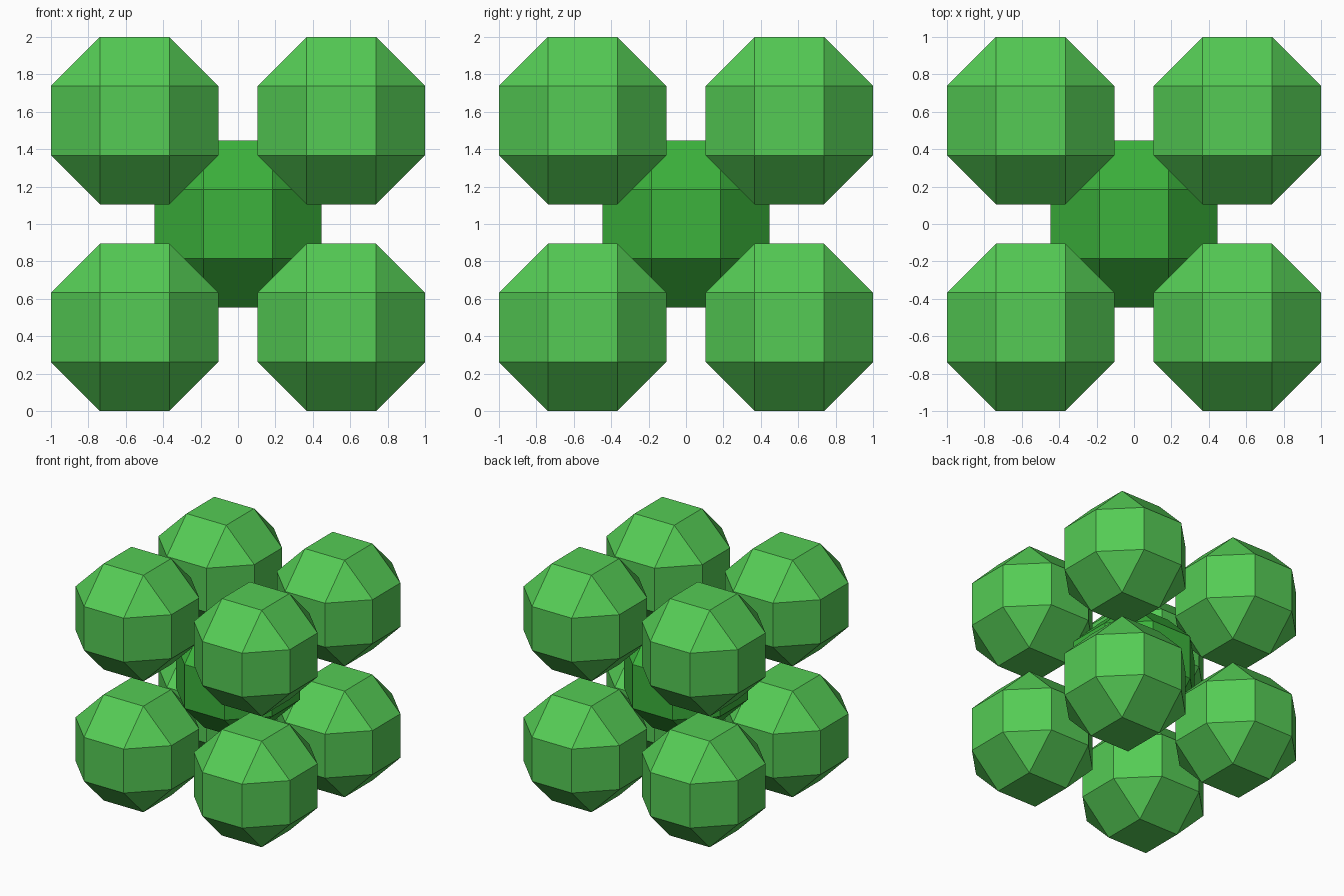
import bpy, bmesh
from itertools import product

if "Cube" in bpy.data.objects:
    bpy.data.objects.remove(bpy.data.objects["Cube"])

R = 0.4475                  # half width of one polyhedron
A = R / (1 + 2 ** 0.5)      # half edge length
D = 1 - R                   # offset of the corner polyhedra


def material(name, color):
    mat = bpy.data.materials.new(name)
    mat.diffuse_color = color
    mat.use_nodes = True
    mat.node_tree.nodes["Principled BSDF"].inputs["Base Color"].default_value = mat.diffuse_color
    return mat


def polyhedron_mesh(name, mat):
    # Rhombicuboctahedron: hull of all permutations of (+-R, +-A, +-A)
    bm = bmesh.new()
    for axis in range(3):
        for s in product((-1, 1), repeat=3):
            bm.verts.new([s[i] * (R if i == axis else A) for i in range(3)])
    bmesh.ops.convex_hull(bm, input=bm.verts[:])
    bmesh.ops.dissolve_limit(bm, angle_limit=0.02, verts=bm.verts[:], edges=bm.edges[:])
    bmesh.ops.recalc_face_normals(bm, faces=bm.faces[:])
    mesh = bpy.data.meshes.new(name)
    bm.to_mesh(mesh)
    bm.free()
    mesh.materials.append(mat)
    return mesh


def place(name, mesh, location):
    ob = bpy.data.objects.new(name, mesh)
    ob.location = location
    bpy.context.collection.objects.link(ob)


# Body-centred cube arrangement: a darker one in the middle, eight at the corners
centre = polyhedron_mesh("centre_mesh", material("dark_green", (0.045, 0.45, 0.045, 1)))
corner = polyhedron_mesh("corner_mesh", material("green", (0.09, 0.6, 0.09, 1)))
place("centre_polyhedron", centre, (0, 0, 1))
for i, (x, y, z) in enumerate(product((-D, D), repeat=3), 1):
    place(f"corner_polyhedron_{i}", corner, (x, y, z + 1))
